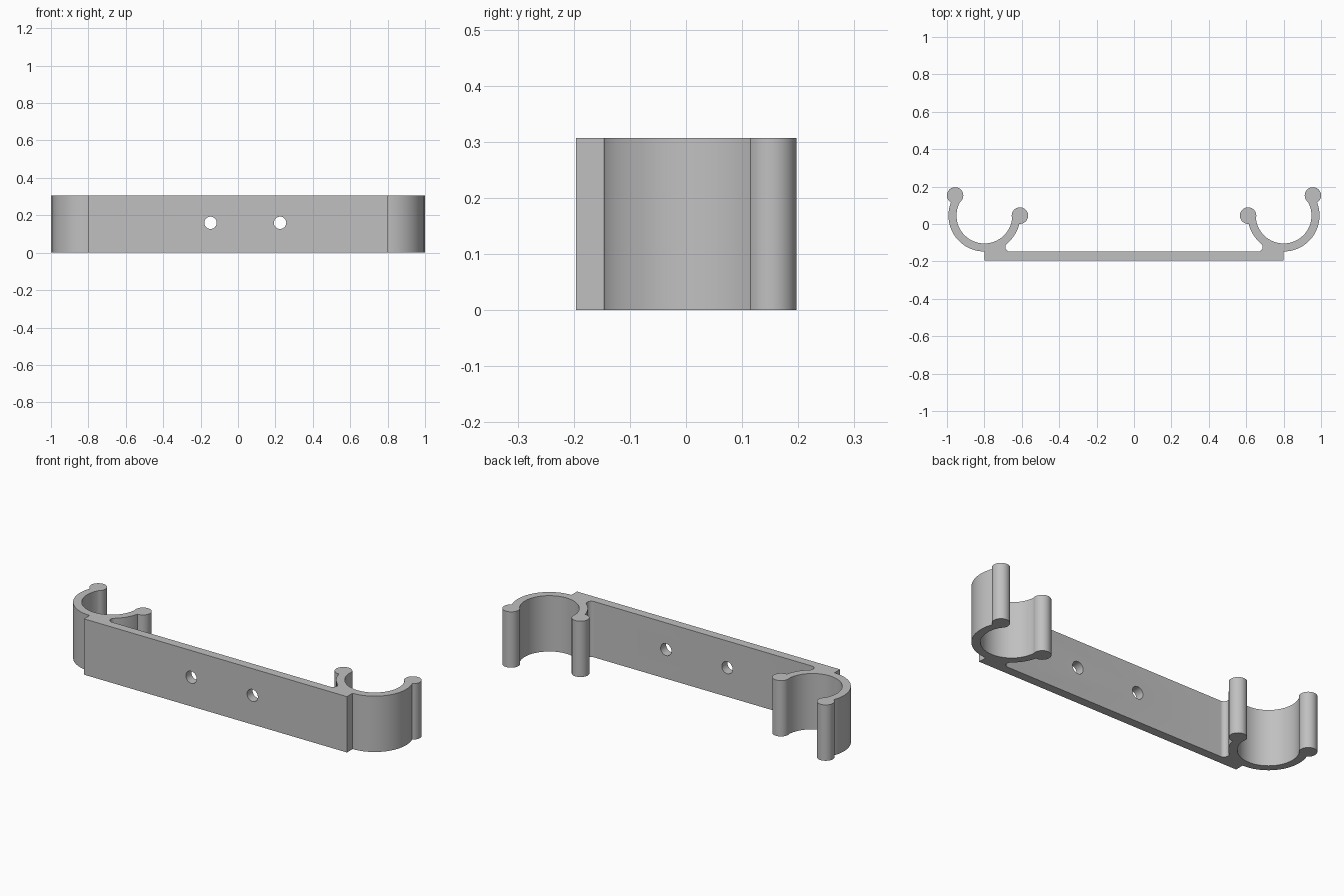
import bpy, bmesh
from math import sin, cos, acos, atan2, sqrt, radians, degrees, pi

cube = bpy.data.objects.get("Cube")
if cube:
    bpy.data.objects.remove(cube)

# Main dimensions
HEIGHT = 0.307
BACK, FRONT = -0.148, -0.196         # plate faces
CX, CY = 0.8, 0.045                  # clip centre
R_OUT, R_IN, R_MID = 0.192, 0.149, 0.19
KNOB, FILLET = 0.044, 0.025
TIP_OUT, TIP_IN = 34.5, 180          # knob directions around the clip

grey = bpy.data.materials.new("light grey plastic")
grey.use_nodes = True
grey.diffuse_color = (0.53, 0.53, 0.53, 1)
grey.node_tree.nodes["Principled BSDF"].inputs["Base Color"].default_value = grey.diffuse_color


def polar(cx, cy, r, deg):
    return cx + r * cos(radians(deg)), cy + r * sin(radians(deg))


def arc(cx, cy, r, a, b, steps):
    return [polar(cx, cy, r, a + (b - a) * i / steps) for i in range(steps + 1)]


def spread(r):
    """Angle from a knob's direction to where it meets the ring of radius r."""
    return degrees(acos((r * r + R_MID ** 2 - KNOB ** 2) / (2 * r * R_MID)))


def knob_arc(direction, start, end):
    """Counter-clockwise arc of a knob between two points on the ring."""
    kx, ky = polar(CX, CY, R_MID, direction)
    a = degrees(atan2(start[1] - ky, start[0] - kx))
    b = degrees(atan2(end[1] - ky, end[0] - kx))
    if b <= a:
        b += 360
    return arc(kx, ky, KNOB, a, b, 28)[1:-1]


# Left half of the outline: plate end, clip ring, knobs and corner fillet
d_out, d_in = spread(R_OUT), spread(R_IN)
fy = BACK + FILLET
fx = CX - sqrt((R_OUT + FILLET) ** 2 - (CY - fy) ** 2)
touch = degrees(atan2(CY - fy, CX - fx))

outer = arc(CX, CY, R_OUT, -90, TIP_OUT - d_out, 40)
inner = arc(CX, CY, R_IN, TIP_OUT - d_in, TIP_IN + d_in - 360, 64)
neck = arc(CX, CY, R_OUT, TIP_IN + d_out, 180 + touch, 16)
fillet = arc(fx, fy, FILLET, touch, -90, 14)[1:]
half = ([(CX, FRONT)] + outer + knob_arc(TIP_OUT, outer[-1], inner[0])
        + inner + knob_arc(TIP_IN, inner[-1], neck[0]) + neck + fillet)
outline = half + [(-x, y) for x, y in reversed(half)]

# Extruded bracket body
bm = bmesh.new()
base = bm.faces.new([bm.verts.new((x, y, 0)) for x, y in outline])
top = bmesh.ops.extrude_face_region(bm, geom=[base])["geom"]
bmesh.ops.translate(bm, vec=(0, 0, HEIGHT),
                    verts=[v for v in top if isinstance(v, bmesh.types.BMVert)])
bmesh.ops.recalc_face_normals(bm, faces=bm.faces)
mesh = bpy.data.meshes.new("double_clip_bracket")
bm.to_mesh(mesh)
bm.free()
mesh.materials.append(grey)
bracket = bpy.data.objects.new("double_clip_bracket", mesh)
bpy.context.collection.objects.link(bracket)

# Screw holes through the plate
for x in (-0.147, 0.225):
    bpy.ops.mesh.primitive_cylinder_add(vertices=40, radius=0.033, depth=0.2,
                                        location=(x, (BACK + FRONT) / 2, 0.16),
                                        rotation=(pi / 2, 0, 0))
    cutter = bpy.context.object
    cutter.name = "screw_hole_cutter"
    cutter.hide_render = True
    cutter.data.materials.append(grey)
    bpy.ops.object.select_all(action='DESELECT')
    bracket.select_set(True)
    bpy.context.view_layer.objects.active = bracket
    cut = bracket.modifiers.new("screw hole", 'BOOLEAN')
    cut.operation, cut.solver, cut.object = 'DIFFERENCE', 'EXACT', cutter
    bpy.ops.object.modifier_apply(modifier=cut.name)
    bpy.data.objects.remove(cutter)

bpy.ops.object.shade_smooth_by_angle(angle=radians(30))
